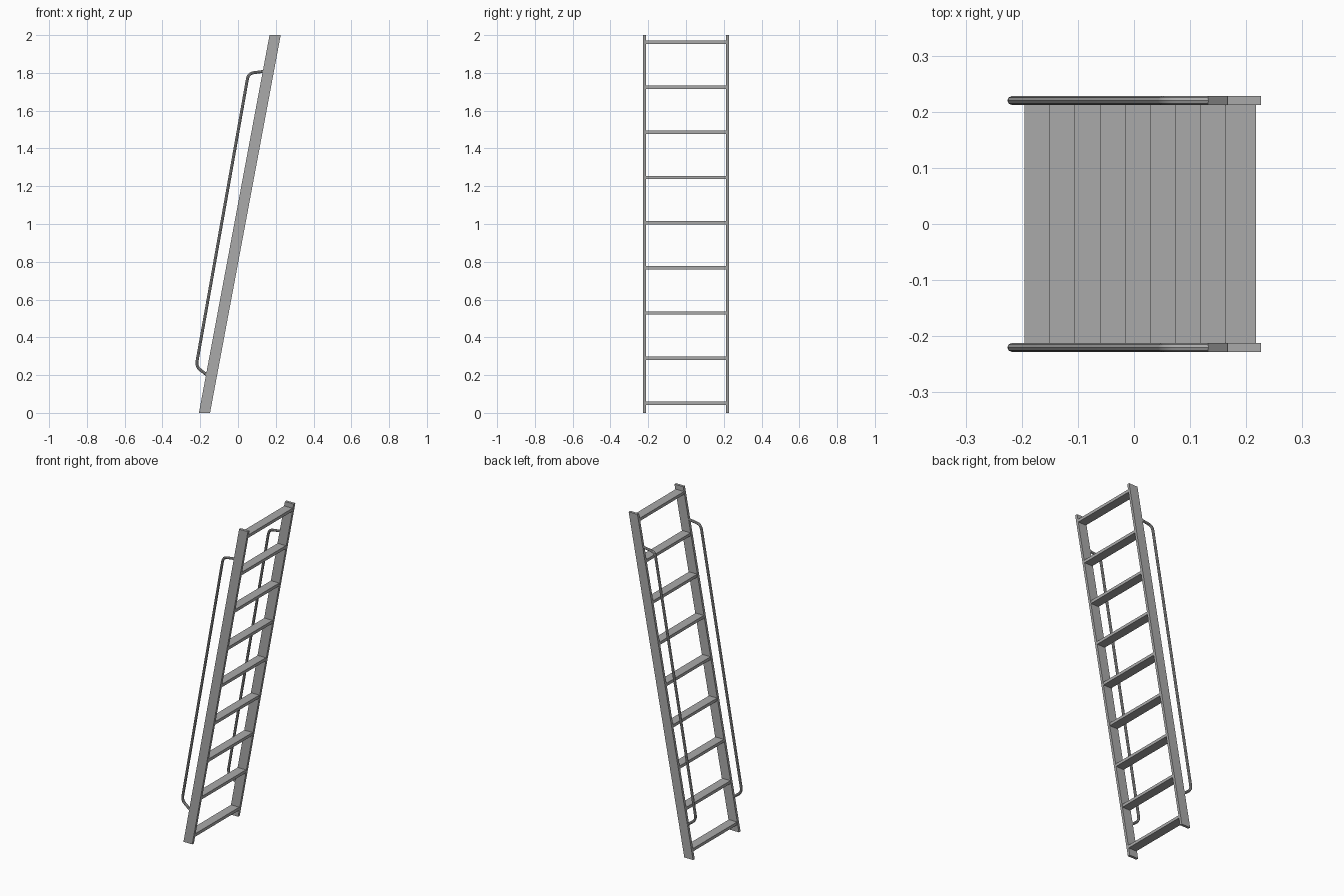
import bpy
import bmesh
from mathutils import Vector

cube = bpy.data.objects.get("Cube")
if cube:
    bpy.data.objects.remove(cube, do_unlink=True)

steel = bpy.data.materials.new("grey steel")
steel.use_nodes = True
GREY = (0.4, 0.4, 0.4, 1)
steel.diffuse_color = GREY
steel.node_tree.nodes["Principled BSDF"].inputs["Base Color"].default_value = GREY

RAIL_Y = 0.22
RAIL_T = 0.016


def extruded(name, profile, y0, y1):
    """Solid made from an (x, z) outline extruded along y."""
    bm = bmesh.new()
    face = bm.faces.new([bm.verts.new((x, y0, z)) for x, z in profile])
    ext = bmesh.ops.extrude_face_region(bm, geom=[face])
    verts = [g for g in ext["geom"] if isinstance(g, bmesh.types.BMVert)]
    bmesh.ops.translate(bm, verts=verts, vec=(0, y1 - y0, 0))
    bmesh.ops.recalc_face_normals(bm, faces=bm.faces)
    mesh = bpy.data.meshes.new(name)
    bm.to_mesh(mesh)
    bm.free()
    mesh.materials.append(steel)
    obj = bpy.data.objects.new(name, mesh)
    bpy.context.collection.objects.link(obj)
    return obj


def rounded_path(corners, radius, steps=4):
    """Replace the inner corners of a polyline with short arcs."""
    points = [corners[0]]
    for before, c, after in zip(corners, corners[1:], corners[2:]):
        a = c + (before - c).normalized() * radius
        b = c + (after - c).normalized() * radius
        for i in range(steps + 1):
            t = i / steps
            points.append(a.lerp(c, t).lerp(c.lerp(b, t), t))
    return points + [corners[-1]]


def tube(name, points, radius):
    """Round bar along a path, turned into a mesh."""
    curve = bpy.data.curves.new(name, "CURVE")
    curve.dimensions = "3D"
    curve.bevel_depth = radius
    curve.bevel_resolution = 2
    curve.use_fill_caps = True
    spline = curve.splines.new("POLY")
    spline.points.add(len(points) - 1)
    for p, co in zip(spline.points, points):
        p.co = (*co, 1)
    curve.materials.append(steel)
    obj = bpy.data.objects.new(name, curve)
    bpy.context.collection.objects.link(obj)
    bpy.ops.object.select_all(action="DESELECT")
    obj.select_set(True)
    bpy.context.view_layer.objects.active = obj
    bpy.ops.object.convert(target="MESH")
    bpy.ops.object.shade_smooth_by_angle()


# Leaning side rails and the bent handrails in front of them
rail_outline = [(-0.207, 0), (-0.148, 0), (0.226, 2), (0.167, 2)]
grip_outline = [(-0.166, 0.202), (-0.222, 0.245), (0.055, 1.797), (0.135, 1.808)]
for side, sign in (("left", 1), ("right", -1)):
    y = sign * RAIL_Y
    extruded(f"{side}_side_rail", rail_outline, y - RAIL_T / 2, y + RAIL_T / 2)
    path = rounded_path([Vector((x, y, z)) for x, z in grip_outline], 0.028)
    tube(f"{side}_handrail", path, 0.0078)

# Flat treads between the rails
inner = RAIL_Y - RAIL_T / 2
for i in range(9):
    x = -0.195 + 0.0447 * i
    z = 0.042 + 0.239 * i
    outline = [(x, z), (x + 0.055, z), (x + 0.055, z + 0.018), (x, z + 0.018)]
    extruded(f"tread_{i + 1}", outline, -inner, inner)
